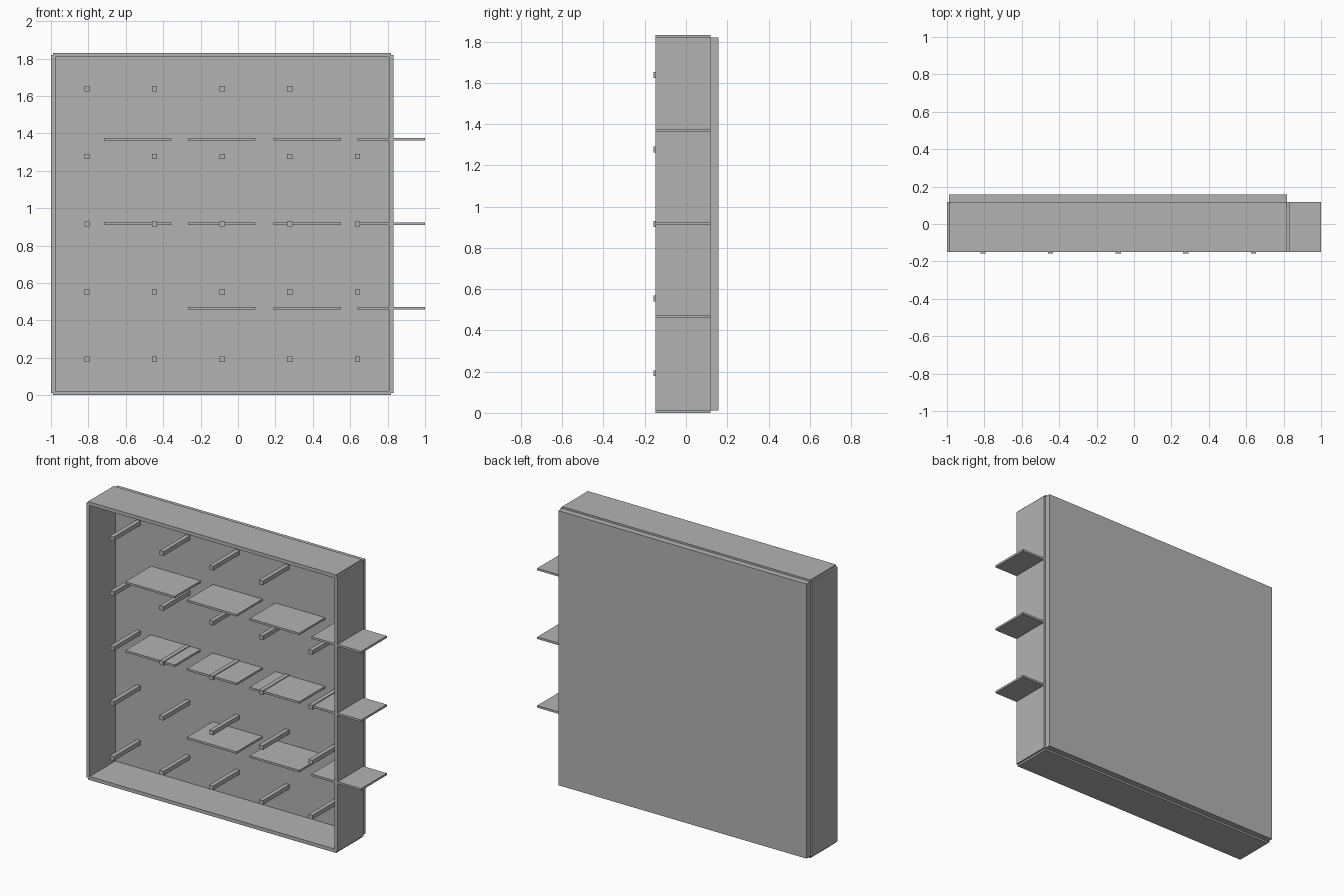
import bpy

cube = bpy.data.objects.get("Cube")
if cube:
    bpy.data.objects.remove(cube, do_unlink=True)

# One plain grey for everything
GREY = (0.45, 0.45, 0.45, 1)
grey = bpy.data.materials.new("plain grey")
grey.use_nodes = True
grey.diffuse_color = GREY
grey.node_tree.nodes["Principled BSDF"].inputs["Base Color"].default_value = GREY


def box(name, x, y, z):
    """Box from (low, high) ranges on each axis."""
    spans = (x, y, z)
    bpy.ops.mesh.primitive_cube_add(size=1, location=[sum(s) / 2 for s in spans])
    ob = bpy.context.object
    ob.name = name
    ob.scale = [hi - lo for lo, hi in spans]
    bpy.ops.object.transform_apply(location=False, rotation=False, scale=True)
    ob.data.materials.append(grey)
    return ob


def around(centre, size):
    return (centre - size / 2, centre + size / 2)


SIDE = 1.807                    # square back board
PITCH = SIDE / 5                # peg spacing and shelf width
LEFT, BOTTOM = -0.988, 0.0118
WALL, SHELF, PEG = 0.0235, 0.0135, 0.028
FRONT, BACK = -0.149, 0.118
END = 0.158
across = (LEFT, LEFT + SIDE)
upright = (BOTTOM, BOTTOM + SIDE)
depth = (FRONT, BACK)

# Back board and the four walls centred on its edges
box("back_board", across, (BACK, END), upright)
for name, x in zip(("right_wall", "left_wall"), across):
    box(name, around(x, WALL), depth, upright)
for name, z in zip(("bottom_wall", "top_wall"), upright):
    box(name, across, depth, around(z, WALL))

# Grid of pegs, leaving out the top left one
for row in range(5):
    for col in range(5):
        if row == 4 and col == 4:
            continue
        box(f"peg_{row}_{col}",
            around(LEFT + (col + 0.5) * PITCH, PEG),
            (-END, BACK),
            around(BOTTOM + (row + 0.5) * PITCH, PEG))

# Shelves on three levels, the lowest without its first one
for level in range(3):
    for col, x in enumerate((-0.536, -0.086, 0.37, 0.82)):
        if level == 0 and col == 0:
            continue
        box(f"shelf_{level}_{col}", around(x, PITCH), depth,
            around(BOTTOM + (level + 1) * SIDE / 4 + 0.002, SHELF))
